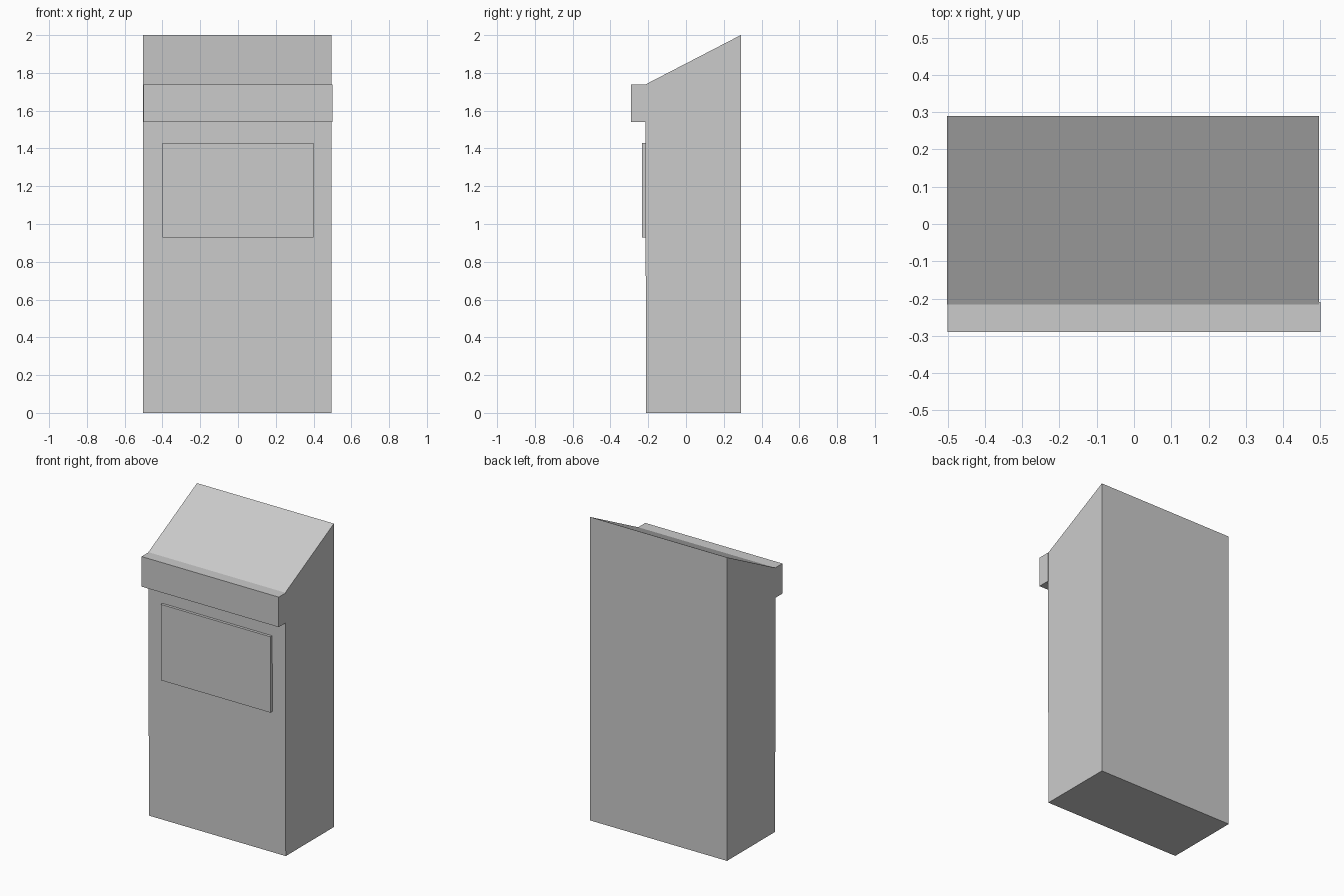
import bpy

if "Cube" in bpy.data.objects:
    bpy.data.objects.remove(bpy.data.objects["Cube"])


def extrude_profile(name, profile, x0, x1):
    """Extrude a closed (y, z) profile along x."""
    n = len(profile)
    verts = [(x, y, z) for x in (x0, x1) for y, z in profile]
    faces = [tuple(range(n))[::-1], tuple(range(n, 2 * n))]
    faces += [(i, (i + 1) % n, n + (i + 1) % n, n + i) for i in range(n)]
    mesh = bpy.data.meshes.new(name)
    mesh.from_pydata(verts, [], faces)
    # Consistent outward normals
    import bmesh
    bm = bmesh.new()
    bm.from_mesh(mesh)
    bmesh.ops.recalc_face_normals(bm, faces=bm.faces)
    bm.to_mesh(mesh)
    bm.free()
    obj = bpy.data.objects.new(name, mesh)
    bpy.context.collection.objects.link(obj)
    return obj


def box(name, x0, x1, y0, y1, z0, z1):
    return extrude_profile(name, [(y0, z0), (y1, z0), (y1, z1), (y0, z1)], x0, x1)


# Cabinet with a sloped roof and a very slightly leaning front
extrude_profile("cabinet_body",
                [(-0.211, 0), (0.29, 0), (0.29, 2.0), (-0.216, 1.738)],
                -0.502, 0.496)

# Overhanging header strip along the front edge
box("header_strip", -0.5, 0.5, -0.29, -0.209, 1.54, 1.738)

# Thin raised panel below the header
box("front_panel", -0.4, 0.4, -0.233, -0.21, 0.928, 1.428)
